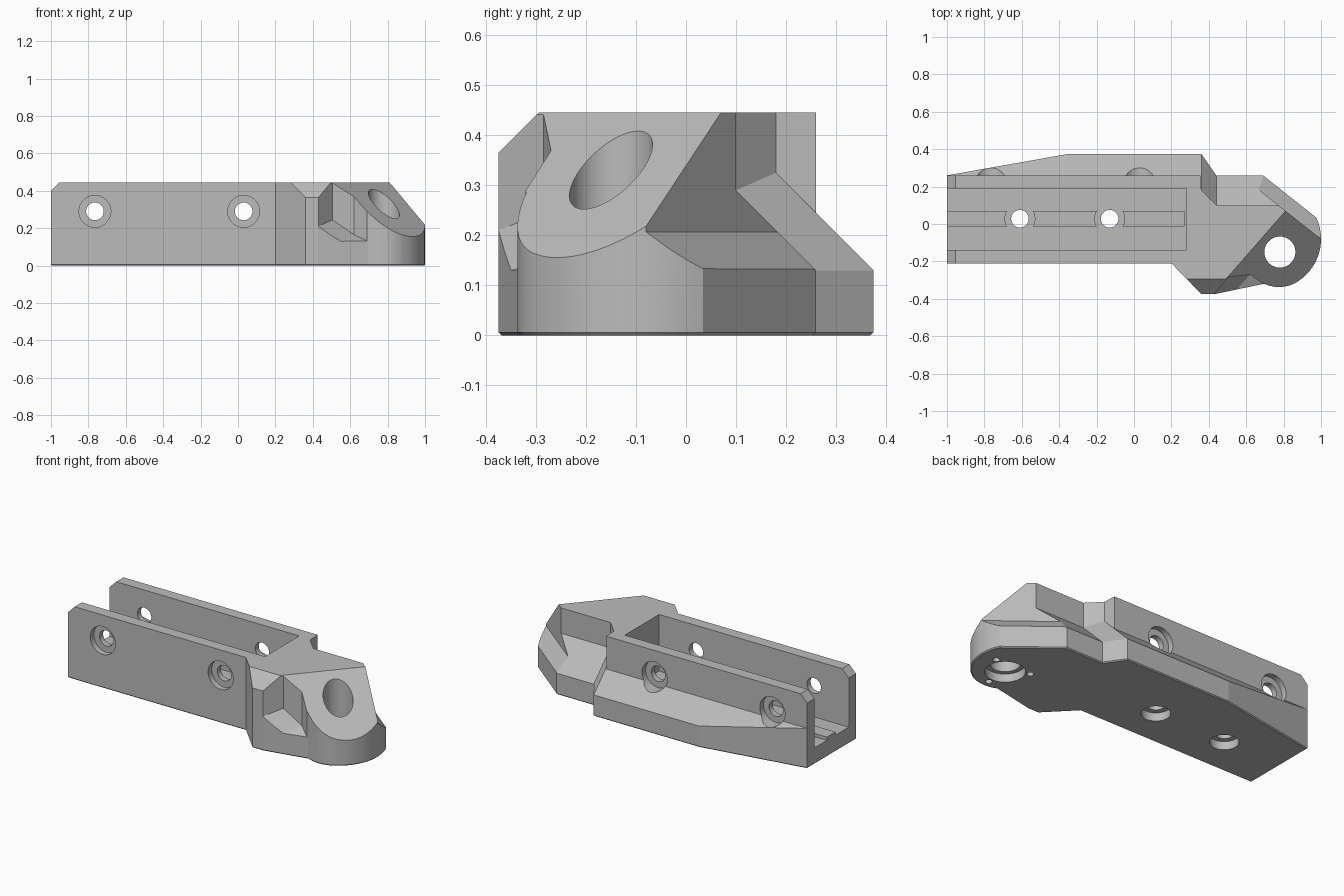
import bpy, bmesh
from math import cos, sin, radians, pi
from mathutils import Vector

cube = bpy.data.objects.get("Cube")
if cube:
    bpy.data.objects.remove(cube, do_unlink=True)

grey = bpy.data.materials.new("plain grey")
grey.use_nodes = True
grey.diffuse_color = (0.5, 0.5, 0.5, 1)
grey.node_tree.nodes["Principled BSDF"].inputs["Base Color"].default_value = (0.5, 0.5, 0.5, 1)


def finish(name, bm):
    bmesh.ops.recalc_face_normals(bm, faces=bm.faces)
    mesh = bpy.data.meshes.new(name)
    bm.to_mesh(mesh)
    bm.free()
    mesh.materials.append(grey)
    ob = bpy.data.objects.new(name, mesh)
    bpy.context.collection.objects.link(ob)
    return ob


def loft(name, rings, bevel_bottom=0):
    """Skin a closed solid through equally sized rings of points."""
    bm = bmesh.new()
    rows = [[bm.verts.new(p) for p in ring] for ring in rings]
    n = len(rows[0])
    first = bm.faces.new(rows[0])
    bm.faces.new(rows[-1])
    for a, b in zip(rows, rows[1:]):
        for i in range(n):
            j = (i + 1) % n
            bm.faces.new((a[i], a[j], b[j], b[i]))
    if bevel_bottom:
        bmesh.ops.recalc_face_normals(bm, faces=bm.faces)
        bmesh.ops.bevel(bm, geom=list(first.edges), offset=bevel_bottom,
                        segments=1, affect='EDGES')
    return finish(name, bm)


def hull(name, points):
    bm = bmesh.new()
    for p in points:
        bm.verts.new(p)
    bmesh.ops.convex_hull(bm, input=list(bm.verts))
    return finish(name, bm)


def prism(name, profile, normal, low=-2, high=2):
    """Extrude a (distance along normal, height) profile sideways."""
    n = Vector((*normal, 0)).normalized()
    t = Vector((-n.y, n.x, 0))
    return loft(name, [[n * d + t * w + Vector((0, 0, z)) for d, z in profile]
                       for w in (low, high)])


def box(name, x0, x1, y0, y1, z0, z1):
    return loft(name, [[(x0, y0, z), (x1, y0, z), (x1, y1, z), (x0, y1, z)]
                       for z in (z0, z1)])


def cylinder(name, a, b, u, v, r, axis):
    """Cylinder from a to b on the axis, centred on the other two coordinates."""
    rings = []
    for w in (a, b):
        ring = []
        for i in range(64):
            p, q = u + r * cos(i * pi / 32), v + r * sin(i * pi / 32)
            ring.append((p, w, q) if axis == 'y' else (p, q, w))
        rings.append(ring)
    return loft(name, rings)


def cut(target, cutter):
    cutter.hide_render = True
    mod = target.modifiers.new("cut", 'BOOLEAN')
    mod.operation, mod.solver, mod.object = 'DIFFERENCE', 'EXACT', cutter
    bpy.context.view_layer.objects.active = target
    bpy.ops.object.modifier_apply(modifier=mod.name)
    bpy.data.objects.remove(cutter, do_unlink=True)


def arc(cx, cy, r, start, end, steps):
    angles = [radians(start + (end - start) * i / steps) for i in range(steps + 1)]
    return [(cx + r * cos(a), cy + r * sin(a)) for a in angles]


TOP = 0.445

# Body footprint with a rounded nose
outline = [(-1, 0.26), (-1, -0.21), (0.2, -0.21), (0.36, -0.375), (0.43, -0.375)]
outline += arc(0.775, -0.15, 0.187, 245, 302.7, 10)
outline += arc(0.73, -0.08, 0.27, -56, 25, 14)
outline += [(0.69, 0.26), (0.44, 0.26), (0.36, 0.375), (-0.35, 0.375)]
body = loft("body", [[(x, y, z) for x, y in outline] for z in (0, TOP)], 0.006)

# Sloped shelf along the back, stepping inward near the nose
sections = [(-1.1, 0.26, 0.505), (0.355, 0.26, 0.505), (0.36, 0.18, 0.505),
            (0.44, 0.1, 0.39), (1.2, 0.1, 0.39)]
cut(body, loft("back_cutter", [[(x, y, s - y), (x, y, 0.7), (x, 0.6, 0.7), (x, 0.6, s - 0.6)]
                               for x, y, s in sections]))

# Nose flank: vertical wall above a sloped belt
cut(body, prism("flank_cutter", [(0.557, 0.207), (0.557, 0.7), (0.9, 0.7), (0.9, -0.136)],
                (0.62, 0.785)))
# Inclined nose face
cut(body, prism("nose_cutter", [(0.464, 0.539), (0.464, 0.7), (1.164, 0.7), (1.164, -0.119)],
                (0.753, -0.658)))
# Front shoulder chamfer
cut(body, prism("shoulder_cutter", [(0.195, 0.545), (0.6, 0.545), (0.6, 0.14)], (0, -1)))

# Pocket beside the nose
floor = [(0.505, -0.285, 0.245), (0.62, -0.27, 0.165), (0.355, -0.465, 0.175),
         (0.48, -0.43, 0.095), (0.77, -0.38, 0.095)]
cut(body, hull("pocket_cutter", floor + [(x, y, 0.7) for x, y, z in floor]))

# Open channel and wall end chamfers
cut(body, box("channel_cutter", -1.2, 0.28, -0.14, 0.19, 0.1, 0.7))
cut(body, prism("end_cutter", [(0.9, 0.5), (1.1, 0.5), (1.1, 0.3)], (-1, 0)))

# Counterbored bolt holes through both walls
for x in (-0.765, 0.03):
    cut(body, cylinder("bolt_cutter", -0.5, 0.5, x, 0.29, 0.047, 'y'))
    cut(body, cylinder("bore_cutter", -0.5, -0.175, x, 0.29, 0.085, 'y'))
    cut(body, cylinder("bore_cutter", 0.225, 0.5, x, 0.29, 0.085, 'y'))

# Floor rib, broken around the floor holes
rib = box("floor_rib", -1, 0.27, -0.013, 0.07, 0.09, 0.12)
for x in (-0.61, -0.13):
    cut(body, cylinder("floor_cutter", -0.2, 0.3, x, 0.028, 0.047, 'z'))
    cut(body, cylinder("floor_bore_cutter", -0.2, 0.05, x, 0.028, 0.08, 'z'))
    cut(rib, cylinder("rib_cutter", 0, 0.3, x, 0.028, 0.08, 'z'))

# Nose hole, its lower bore and three small screw holes
cut(body, cylinder("nose_hole_cutter", -0.2, 0.7, 0.78, -0.15, 0.083, 'z'))
cut(body, cylinder("nose_bore_cutter", -0.2, 0.05, 0.78, -0.15, 0.11, 'z'))
for cx, cy in arc(0.78, -0.15, 0.137, 30, 270, 2):
    cut(body, cylinder("screw_cutter", -0.2, 0.06, cx, cy, 0.019, 'z'))

# Smooth only the round surfaces
for ob in (body, rib):
    bpy.ops.object.select_all(action='DESELECT')
    ob.select_set(True)
    bpy.context.view_layer.objects.active = ob
    bpy.ops.object.shade_smooth_by_angle(angle=radians(8.5))
